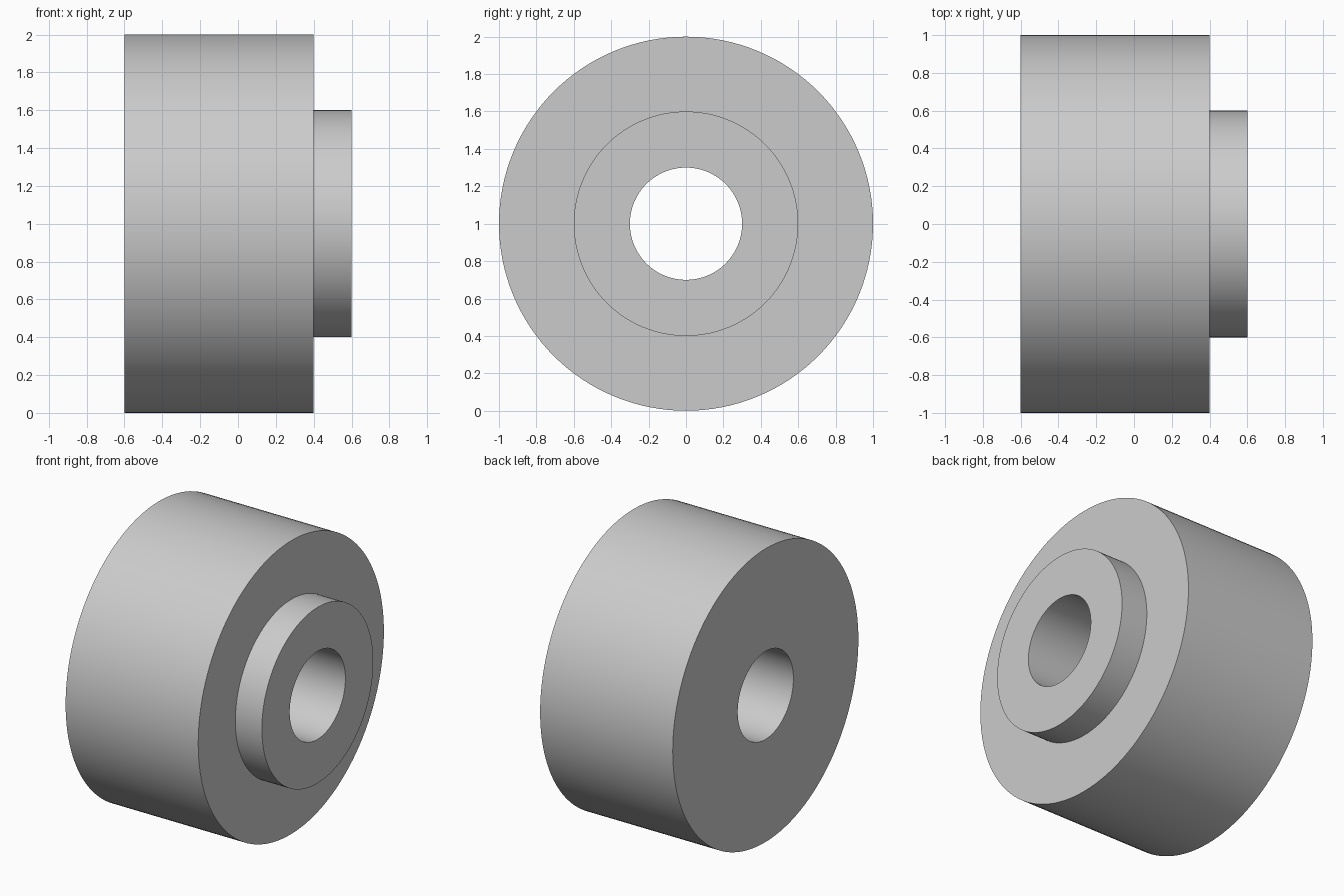
import bpy
import bmesh
from math import radians, tau
from mathutils import Vector

cube = bpy.data.objects.get("Cube")
if cube:
    bpy.data.objects.remove(cube, do_unlink=True)

# Dimensions
SEGMENTS = 128
BORE, HUB, RIM = 0.3, 0.6, 1.0
BACK, SHOULDER, HUB_END = -0.6, 0.4, 0.6

# Plain grey material
grey = bpy.data.materials.new("plain_grey")
grey.use_nodes = True
colour = (0.6, 0.6, 0.6, 1)
grey.diffuse_color = colour
grey.node_tree.nodes["Principled BSDF"].inputs["Base Color"].default_value = colour


def revolve_x(name, profile, height, material):
    """Revolve a closed (x, radius) profile around the x axis."""
    bm = bmesh.new()
    verts = [bm.verts.new((x, 0, r)) for x, r in profile]
    edges = [bm.edges.new((v, verts[(i + 1) % len(verts)]))
             for i, v in enumerate(verts)]
    bmesh.ops.spin(bm, geom=verts + edges, cent=(0, 0, 0), axis=(1, 0, 0),
                   angle=tau, steps=SEGMENTS)
    bmesh.ops.remove_doubles(bm, verts=bm.verts[:], dist=0.0001)
    bmesh.ops.recalc_face_normals(bm, faces=bm.faces[:])
    bmesh.ops.translate(bm, verts=bm.verts[:], vec=Vector((0, 0, height)))
    mesh = bpy.data.meshes.new(name)
    bm.to_mesh(mesh)
    bm.free()
    mesh.materials.append(material)
    obj = bpy.data.objects.new(name, mesh)
    bpy.context.collection.objects.link(obj)
    return obj


# Wheel body with raised hub and through bore
roller = revolve_x("bored_roller", [
    (BACK, BORE), (BACK, RIM), (SHOULDER, RIM),
    (SHOULDER, HUB), (HUB_END, HUB), (HUB_END, BORE),
], RIM, grey)

# Smooth round walls, crisp rims
bpy.ops.object.select_all(action="DESELECT")
roller.select_set(True)
bpy.context.view_layer.objects.active = roller
bpy.ops.object.shade_smooth_by_angle(angle=radians(30))
